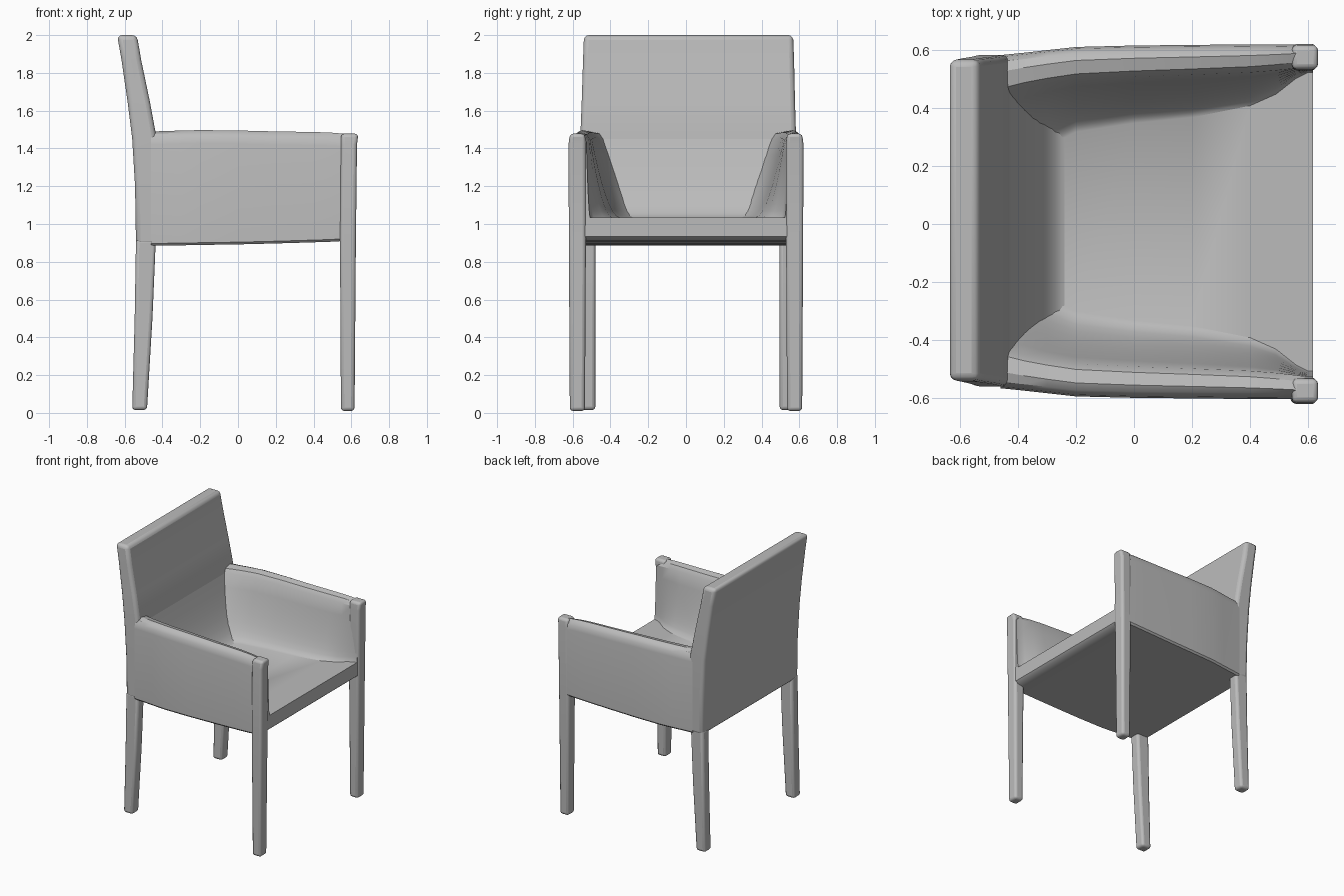
import bpy, bmesh

cube = bpy.data.objects.get("Cube")
if cube:
    bpy.data.objects.remove(cube, do_unlink=True)

grey = bpy.data.materials.new("warm grey")
grey.use_nodes = True
colour = (0.5, 0.5, 0.5, 1)
grey.diffuse_color = colour
grey.node_tree.nodes["Principled BSDF"].inputs["Base Color"].default_value = colour


def loft(name, rings, bevel=0.0):
    """Skin a closed solid through rings that have equal point counts."""
    bm = bmesh.new()
    rows = [[bm.verts.new(p) for p in ring] for ring in rings]
    n = len(rows[0])
    for r, s in zip(rows, rows[1:]):
        for i in range(n):
            j = (i + 1) % n
            bm.faces.new((r[i], r[j], s[j], s[i]))
    bm.faces.new(rows[0])
    bm.faces.new(rows[-1])
    bmesh.ops.recalc_face_normals(bm, faces=bm.faces)
    mesh = bpy.data.meshes.new(name)
    bm.to_mesh(mesh)
    bm.free()
    mesh.materials.append(grey)
    obj = bpy.data.objects.new(name, mesh)
    bpy.context.collection.objects.link(obj)
    if bevel:
        mod = obj.modifiers.new("soft edges", "BEVEL")
        mod.width = bevel
        mod.segments = 3
        mod.limit_method = "ANGLE"
    bpy.context.view_layer.objects.active = obj
    bpy.ops.object.select_all(action="DESELECT")
    obj.select_set(True)
    bpy.ops.object.shade_smooth_by_angle()
    return obj


def level(x0, x1, y0, y1, z):
    """Horizontal rectangle used as one ring of a post or leg."""
    return [(x0, y0, z), (x1, y0, z), (x1, y1, z), (x0, y1, z)]


def shell_ring(x, foot, inner, outer, top, bottom):
    """Cross-section of seat and both arms, with a curved inner slope."""
    half = []
    for i in range(9):
        t = i / 8
        half.append((foot + (inner - foot) * t, 1.035 + (top - 1.075) * t ** 1.8))
    half += [(inner + 0.02, top - 0.012), ((inner + outer) / 2 + 0.01, top),
             (outer - 0.022, top - 0.012), (outer - 0.006, top - 0.035),
             (outer, top - 0.07), (outer, bottom + 0.012), (outer - 0.012, bottom)]
    ring = half + [(-y, z) for y, z in reversed(half)]
    return [(x, y + 0.008, z) for y, z in ring]


# Seat and arms in one scooped shell, rounded into the back corners
loft("seat_and_arms", [
    shell_ring(-0.46, 0.12, 0.44, 0.575, 1.49, 0.885),
    shell_ring(-0.38, 0.19, 0.46, 0.583, 1.492, 0.886),
    shell_ring(-0.3, 0.26, 0.475, 0.592, 1.495, 0.887),
    shell_ring(-0.2, 0.31, 0.49, 0.603, 1.497, 0.889),
    shell_ring(0.0, 0.34, 0.5, 0.608, 1.495, 0.892),
    shell_ring(0.2, 0.36, 0.507, 0.61, 1.49, 0.897),
    shell_ring(0.4, 0.4, 0.515, 0.612, 1.487, 0.903),
    shell_ring(0.49, 0.44, 0.522, 0.612, 1.484, 0.906),
    shell_ring(0.56, 0.495, 0.53, 0.611, 1.478, 0.91),
    shell_ring(0.6, 0.515, 0.535, 0.61, 1.475, 0.92),
    shell_ring(0.617, 0.515, 0.535, 0.605, 1.46, 0.935),
])

# Curved cushion where the seat meets the back
slope = [(-0.46, 1.0)]
for i in range(9):
    t = i / 8
    slope.append((-0.22 - 0.21 * t, 1.03 + 0.42 * t * t))
slope.append((-0.46, 1.45))
loft("back_cushion", [[(x, y, z) for x, z in slope] for y in (-0.45, 0.465)])

# Backrest leaning backwards
loft("backrest", [
    level(-0.54, -0.435, -0.56, 0.578, 0.885),
    level(-0.545, -0.43, -0.56, 0.582, 1.2),
    level(-0.56, -0.43, -0.56, 0.583, 1.45),
    level(-0.585, -0.467, -0.552, 0.577, 1.65),
    level(-0.617, -0.513, -0.545, 0.572, 1.87),
    level(-0.64, -0.535, -0.54, 0.567, 2.0),
], 0.025)

# Legs; the front ones rise as posts to the arm tops
for side, label in ((1, "left"), (-1, "right")):
    loft("front_leg_" + label, [
        level(0.545, 0.617, side * 0.535, side * 0.615, 0.01),
        level(0.54, 0.624, side * 0.53, side * 0.62, 0.9),
        level(0.545, 0.63, side * 0.53, side * 0.622, 1.42),
        level(0.545, 0.637, side * 0.535, side * 0.615, 1.478),
    ], 0.018)
    y_in, y_out = side * 0.488 + 0.008, side * 0.567 + 0.008
    loft("back_leg_" + label, [
        level(-0.56, -0.482, y_in, y_out, 0.015),
        level(-0.547, -0.453, y_in, y_out, 0.5),
        level(-0.54, -0.435, y_in, y_out, 0.92),
    ], 0.018)
